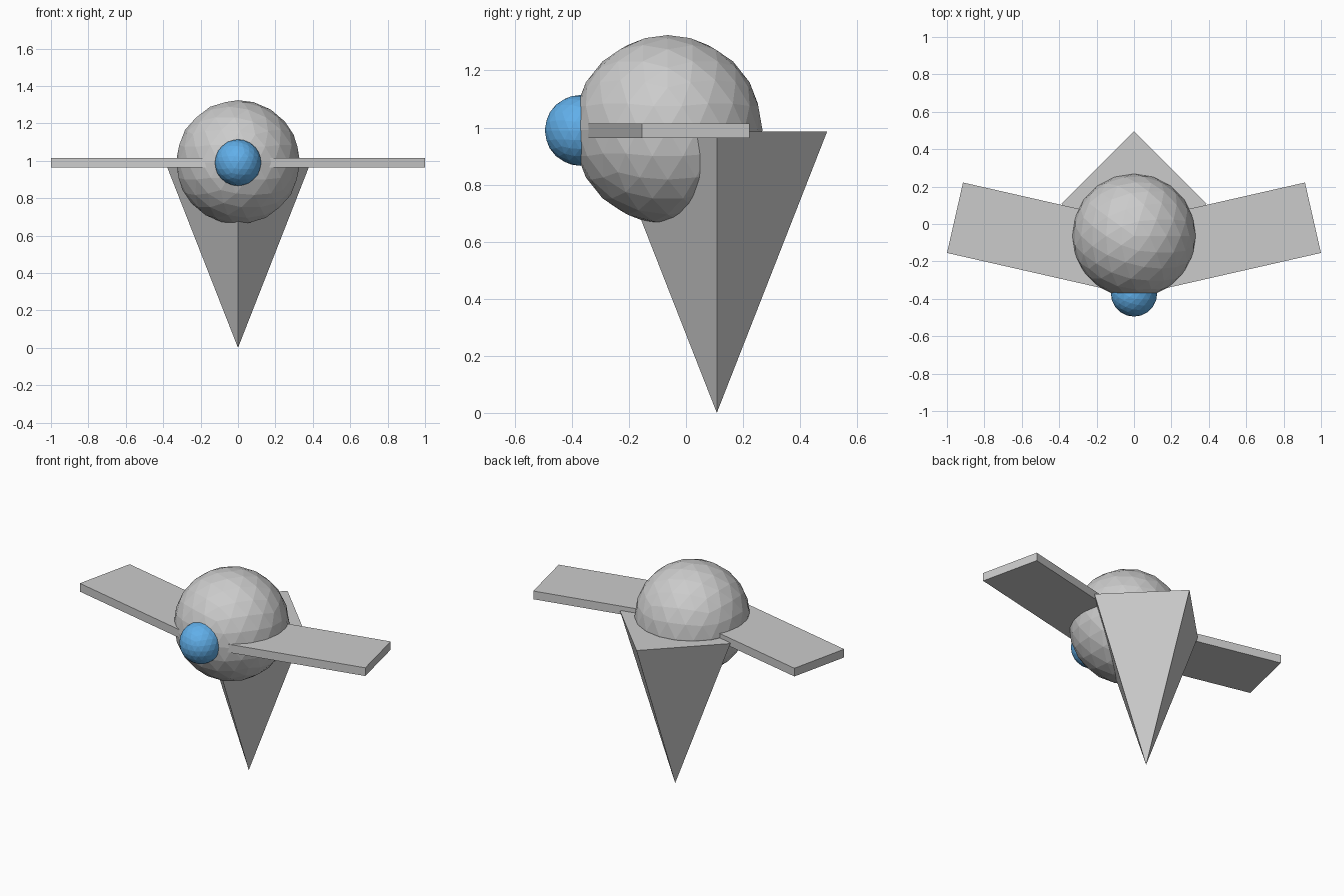
import bpy, bmesh, math
from mathutils import Matrix, Vector

if "Cube" in bpy.data.objects:
    bpy.data.objects.remove(bpy.data.objects["Cube"])


def make_object(name, bm):
    bmesh.ops.recalc_face_normals(bm, faces=bm.faces)
    mesh = bpy.data.meshes.new(name)
    bm.to_mesh(mesh)
    bm.free()
    obj = bpy.data.objects.new(name, mesh)
    bpy.context.collection.objects.link(obj)
    return obj


def ball(name, radius, center):
    bm = bmesh.new()
    bmesh.ops.create_icosphere(bm, subdivisions=3, radius=radius,
                               matrix=Matrix.Translation(center))
    return make_object(name, bm)


# Round faceted body
ball("body", 0.332, (0, -0.064, 0.992))

# Blue eye at the front
eye = ball("eye", 0.124, (0, -0.371, 0.99))
blue = bpy.data.materials.new("blue")
blue.diffuse_color = (0.12, 0.43, 0.82, 1)
blue.use_nodes = True
blue.node_tree.nodes["Principled BSDF"].inputs["Base Color"].default_value = blue.diffuse_color
eye.data.materials.append(blue)

# Flat wings swept backwards, inner ends buried in the body
LENGTH, WIDTH, THICK = 0.88, 0.386, 0.052
SWEEP = math.radians(12.8)
tip = Vector((0.957, 0.0335, 0.989))
axis = Vector((math.cos(SWEEP), math.sin(SWEEP), 0))
for side, name in ((1, "right_wing"), (-1, "left_wing")):
    center = tip - axis * LENGTH / 2
    center.x *= side
    bm = bmesh.new()
    bmesh.ops.create_cube(bm, size=1, matrix=Matrix.Translation(center)
                          @ Matrix.Rotation(side * SWEEP, 4, 'Z')
                          @ Matrix.Diagonal((LENGTH, WIDTH, THICK, 1)))
    make_object(name, bm)

# Upside-down four-sided pyramid tail
HEIGHT = 0.987
bm = bmesh.new()
bmesh.ops.create_cone(bm, cap_ends=True, segments=4, radius1=0, radius2=0.387,
                      depth=HEIGHT,
                      matrix=Matrix.Translation((0, 0.108, HEIGHT / 2)))
bmesh.ops.remove_doubles(bm, verts=bm.verts, dist=1e-4)
make_object("tail", bm)
